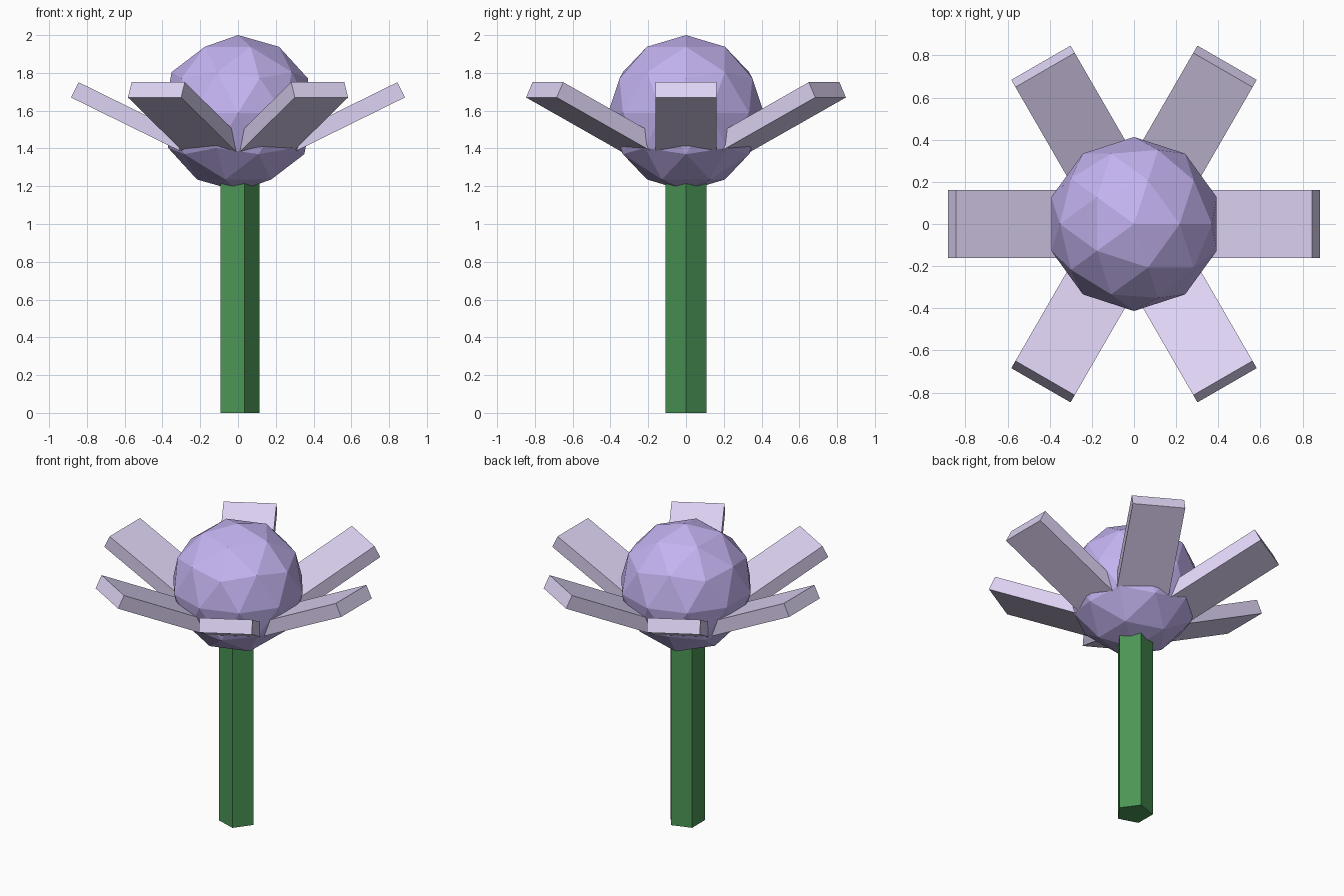
import bpy, bmesh, math
from mathutils import Matrix, Vector

if "Cube" in bpy.data.objects:
    bpy.data.objects.remove(bpy.data.objects["Cube"])


def material(name, rgb):
    m = bpy.data.materials.new(name)
    m.diffuse_color = (*rgb, 1.0)
    m.use_nodes = True
    m.node_tree.nodes["Principled BSDF"].inputs["Base Color"].default_value = m.diffuse_color
    return m


def add_part(name, bm, mat):
    bmesh.ops.recalc_face_normals(bm, faces=bm.faces)
    mesh = bpy.data.meshes.new(name)
    bm.to_mesh(mesh)
    bm.free()
    mesh.materials.append(mat)
    obj = bpy.data.objects.new(name, mesh)
    bpy.context.collection.objects.link(obj)
    return obj


green = material("stem_green", (0.07, 0.30, 0.09))
violet = material("core_violet", (0.55, 0.45, 0.87))
lilac = material("petal_lilac", (0.73, 0.65, 0.90))

# Five-sided stem, one corner facing +x
STEM_H = 1.22
bm = bmesh.new()
bmesh.ops.create_cone(bm, cap_ends=True, segments=5, radius1=0.115, radius2=0.115, depth=STEM_H,
                      matrix=Matrix.Translation((0, 0, STEM_H / 2)) @ Matrix.Rotation(-math.pi / 2, 4, 'Z'))
add_part("stem", bm, green)

# Faceted flower core
R = 0.413
bm = bmesh.new()
bmesh.ops.create_icosphere(bm, subdivisions=2, radius=R,
                           matrix=Matrix.Translation((0, 0, 2 - R)))
add_part("flower_core", bm, violet)

# Six slab petals tilted upward; the local origin is the lower outer edge
LENGTH, WIDTH, THICK, TILT = 0.75, 0.325, 0.09, math.radians(26.2)
for i in range(6):
    bm = bmesh.new()
    bmesh.ops.create_cube(bm, size=1)
    bmesh.ops.scale(bm, vec=(LENGTH, WIDTH, THICK), verts=bm.verts)
    bmesh.ops.translate(bm, vec=(-LENGTH / 2, 0, THICK / 2), verts=bm.verts)
    place = (Matrix.Rotation(i * math.pi / 3, 4, 'Z')
             @ Matrix.Translation((0.884, 0, 1.67))
             @ Matrix.Rotation(-TILT, 4, 'Y'))
    bmesh.ops.transform(bm, matrix=place, verts=bm.verts)
    add_part(f"petal_{i + 1}", bm, lilac)
